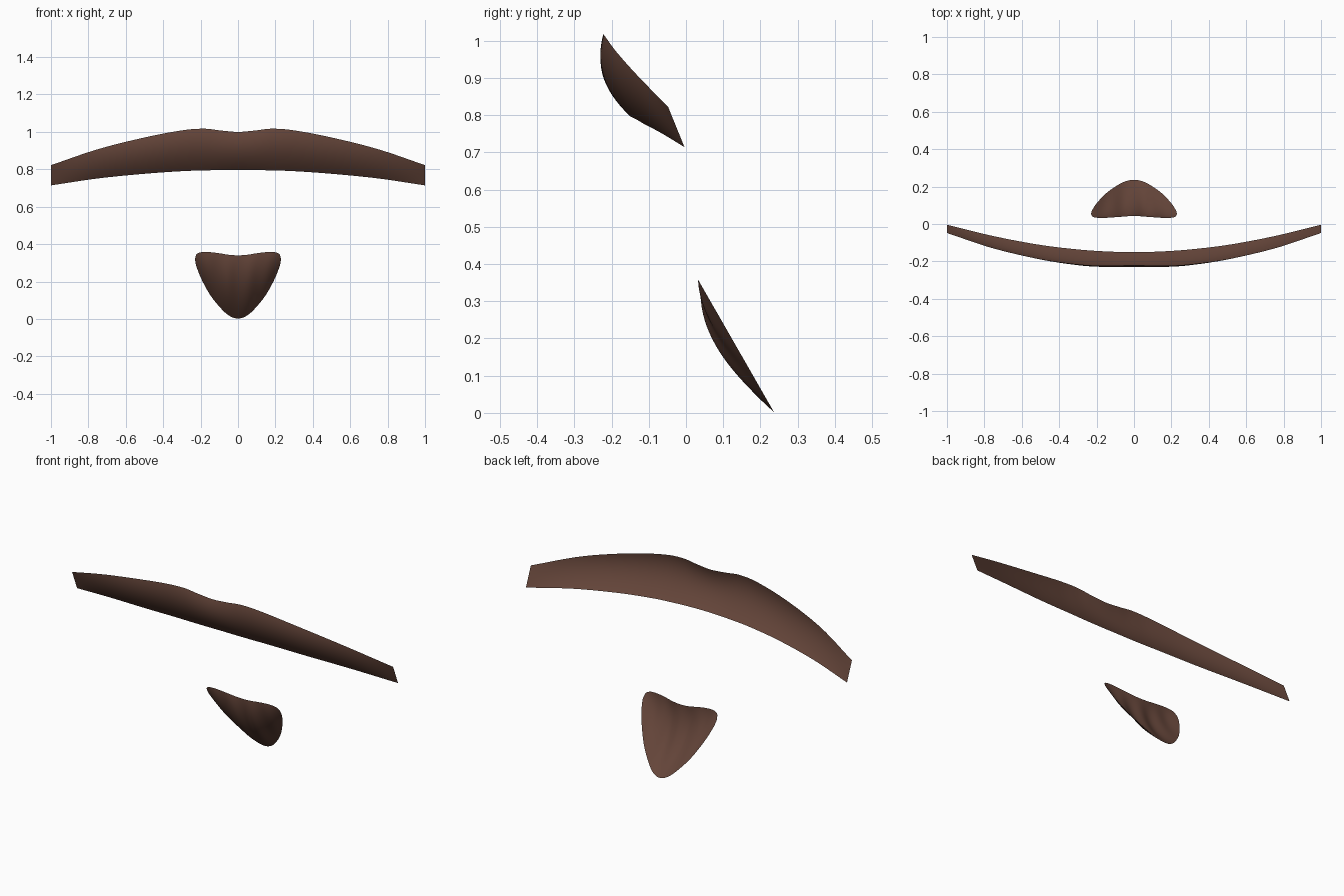
import bpy, bmesh, math

if "Cube" in bpy.data.objects:
    bpy.data.objects.remove(bpy.data.objects["Cube"])


def smooth_rows(rows, steps):
    """Catmull-Rom through the rows of numbers."""
    out = []
    n = len(rows)
    for i in range(n - 1):
        p1, p2 = rows[i], rows[i + 1]
        p0 = rows[i - 1] if i > 0 else [2 * a - b for a, b in zip(p1, p2)]
        p3 = rows[i + 2] if i + 2 < n else [2 * b - a for a, b in zip(p1, p2)]
        for s in range(steps):
            t = s / steps
            out.append([b + 0.5 * t * (c - a + t * (2*a - 5*b + 4*c - d + t * (3*(b - c) + d - a)))
                        for a, b, c, d in zip(p0, p1, p2, p3)])
    out.append(list(rows[-1]))
    return out


def hair_sheet(name, half, bulge, ripple, mat, steps=8, rows_n=20):
    """Open curved sheet; half rows are (x, top z, top y, bottom z, bottom y)."""
    full = [(-r[0], *r[1:]) for r in reversed(half[1:])] + list(half)
    cols = smooth_rows(full, steps)
    xmax = max(r[0] for r in half)
    bm = bmesh.new()
    grid = []
    for x, zt, yt, zb, yb in cols:
        side = max(0, 1 - (x / xmax) ** 2)
        col = []
        for j in range(rows_n + 1):
            t = j / rows_n
            arch = 4 * t * (1 - t)
            y = yb + (yt - yb) * t - bulge * side * arch
            y += ripple * math.cos(x / xmax * math.pi * 4) * arch * side
            col.append(bm.verts.new((x, y, zb + (zt - zb) * t)))
        grid.append(col)
    for a, b in zip(grid, grid[1:]):
        for j in range(rows_n):
            bm.faces.new((a[j], b[j], b[j + 1], a[j + 1]))
    bmesh.ops.remove_doubles(bm, verts=bm.verts, dist=1e-4)
    for f in bm.faces:
        f.smooth = True
    me = bpy.data.meshes.new(name)
    bm.to_mesh(me)
    bm.free()
    me.materials.append(mat)
    ob = bpy.data.objects.new(name, me)
    bpy.context.collection.objects.link(ob)
    return ob


brown = bpy.data.materials.new("brown_hair")
brown.diffuse_color = (0.13, 0.06, 0.042, 1)
brown.use_nodes = True
brown.node_tree.nodes["Principled BSDF"].inputs["Base Color"].default_value = brown.diffuse_color

# Moustache: wide band bowed round the face
hair_sheet("moustache", [
    (0.0, 1.0, -0.220, 0.797, -0.150),
    (0.09, 1.007, -0.221, 0.796, -0.149),
    (0.18, 1.017, -0.222, 0.794, -0.145),
    (0.3, 1.008, -0.215, 0.790, -0.136),
    (0.5, 0.970, -0.187, 0.776, -0.112),
    (0.75, 0.907, -0.131, 0.751, -0.065),
    (1.0, 0.822, -0.048, 0.714, -0.004)], 0.036, 0.0, brown)


# Chin beard: rounded triangle sloping back to its tip, with soft ripples
def slope(z):
    return 0.033 + (0.357 - z) * 0.573


outline = [(0.0, 0.340, 0.002), (0.05, 0.343, 0.019), (0.1, 0.351, 0.066),
           (0.15, 0.357, 0.130), (0.195, 0.357, 0.212),
           (0.222, 0.345, 0.280), (0.23, 0.318, 0.318)]
hair_sheet("chin_beard", [(x, zt, slope(zt), zb, slope(zb)) for x, zt, zb in outline],
           0.052, 0.005, brown)
